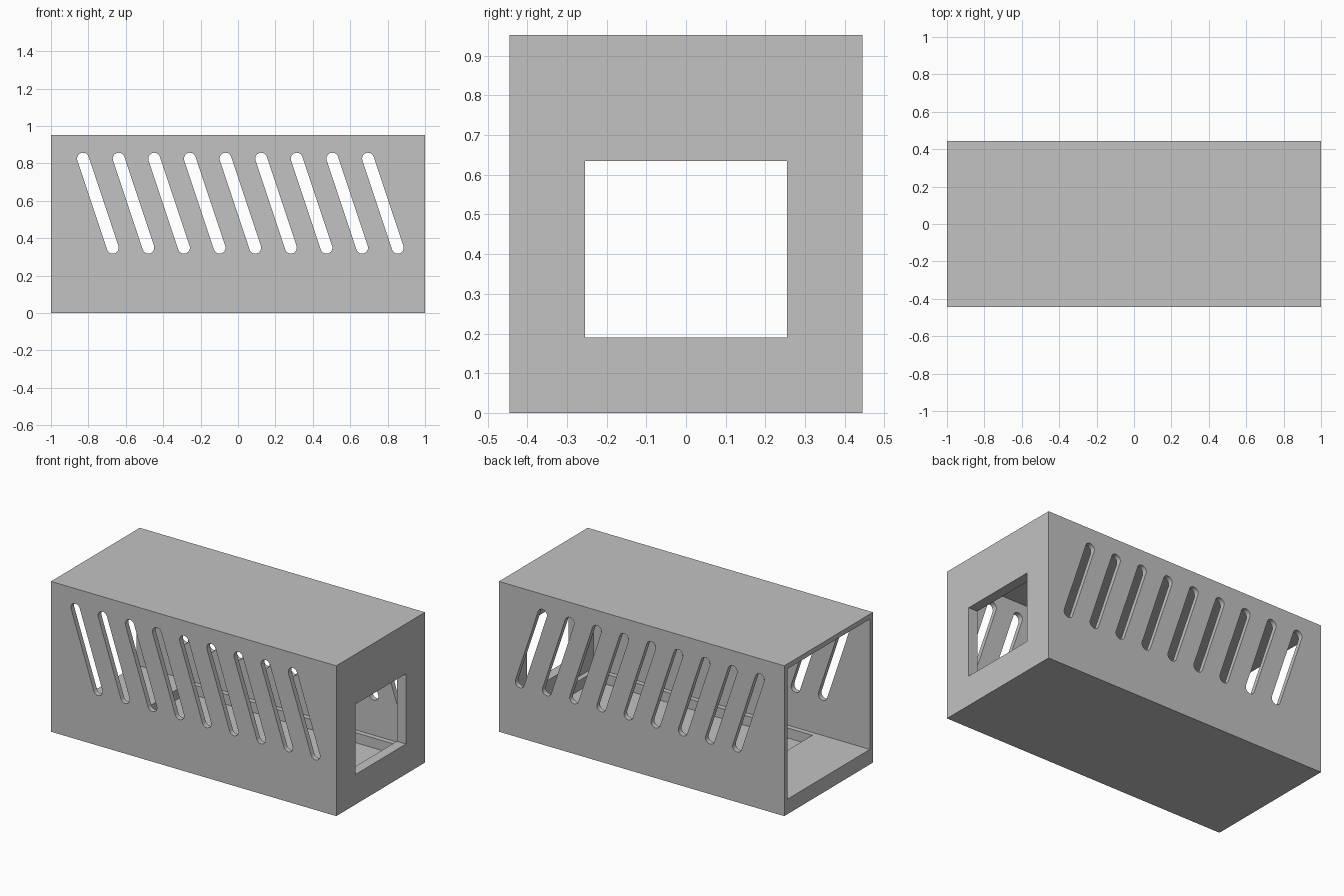
import bpy, bmesh, math
from mathutils import Vector

cube = bpy.data.objects.get("Cube")
if cube:
    bpy.data.objects.remove(cube)

# Dimensions: every part sits on a regular module
U = 2 / 31.5
LENGTH, DEPTH, HEIGHT = 31.5 * U, 14 * U, 15 * U
WALL, FLOOR, END = 0.5 * U, 1.5 * U, U

grey = bpy.data.materials.new("plain grey")
grey.use_nodes = True
colour = (0.54, 0.54, 0.54, 1)
grey.diffuse_color = colour
grey.node_tree.nodes["Principled BSDF"].inputs["Base Color"].default_value = colour


def make_object(name, bm):
    bmesh.ops.recalc_face_normals(bm, faces=bm.faces[:])
    mesh = bpy.data.meshes.new(name)
    bm.to_mesh(mesh)
    bm.free()
    mesh.materials.append(grey)
    obj = bpy.data.objects.new(name, mesh)
    bpy.context.collection.objects.link(obj)
    return obj


def box(name, low, high):
    bm = bmesh.new()
    bmesh.ops.create_cube(bm, size=1)
    for v in bm.verts:
        v.co = Vector([(a + b) / 2 + c * (b - a) for a, b, c in zip(low, high, v.co)])
    return make_object(name, bm)


def slot_cutters(name, count, pitch, start, end, radius, steps=12):
    """Row of slanted round-ended prisms running through both long sides."""
    bm = bmesh.new()
    axis = (end - start).normalized()
    side = Vector((-axis.z, 0, axis.x))
    for i in range(count):
        outline = []
        for centre, turn in ((end, 0), (start, math.pi)):
            for k in range(steps + 1):
                a = turn + math.pi * k / steps
                outline.append(centre + radius * (math.cos(a) * side + math.sin(a) * axis))
        shift = Vector((i * pitch, -DEPTH, 0))
        face = bm.faces.new([bm.verts.new(p + shift) for p in outline])
        swept = bmesh.ops.extrude_face_region(bm, geom=[face])["geom"]
        verts = [g for g in swept if isinstance(g, bmesh.types.BMVert)]
        bmesh.ops.translate(bm, verts=verts, vec=(0, 2 * DEPTH, 0))
    return make_object(name, bm)


x0, x1, y1 = -LENGTH / 2, LENGTH / 2, DEPTH / 2

# Solid body of the housing
housing = box("slotted_housing", (x0, -y1, 0), (x1, y1, HEIGHT))

cutters = [
    # Main cavity, open at the -x end
    box("cavity", (x0 - U, -y1 + WALL, FLOOR), (x1 - END, y1 - WALL, HEIGHT - WALL)),
    # Shallow tray sunk into the floor
    box("floor_tray", (x0 + 6 * U, -6 * U, 0.5 * U), (x1 - 1.5 * U, 6 * U, 2 * U)),
    # Rectangular window in the closed end
    box("end_window", (x1 - 2 * U, -4 * U, 3 * U), (x1 + U, 4 * U, 10 * U)),
    # Slanted vents through both long sides
    slot_cutters("vents", 9, 3 * U, Vector((x0 + 2.7 * U, 0, 13 * U)),
                 Vector((x0 + 5.2 * U, 0, 5.5 * U)), 0.5 * U),
]

# Carve the openings
bpy.context.view_layer.objects.active = housing
housing.select_set(True)
for cutter in cutters:
    cutter.hide_render = True
    mod = housing.modifiers.new(cutter.name, "BOOLEAN")
    mod.operation = "DIFFERENCE"
    mod.solver = "EXACT"
    mod.object = cutter
    bpy.ops.object.modifier_apply(modifier=mod.name)
    bpy.data.objects.remove(cutter)

# Smooth only the rounded vent ends
bpy.ops.object.shade_smooth_by_angle(angle=math.radians(30))
